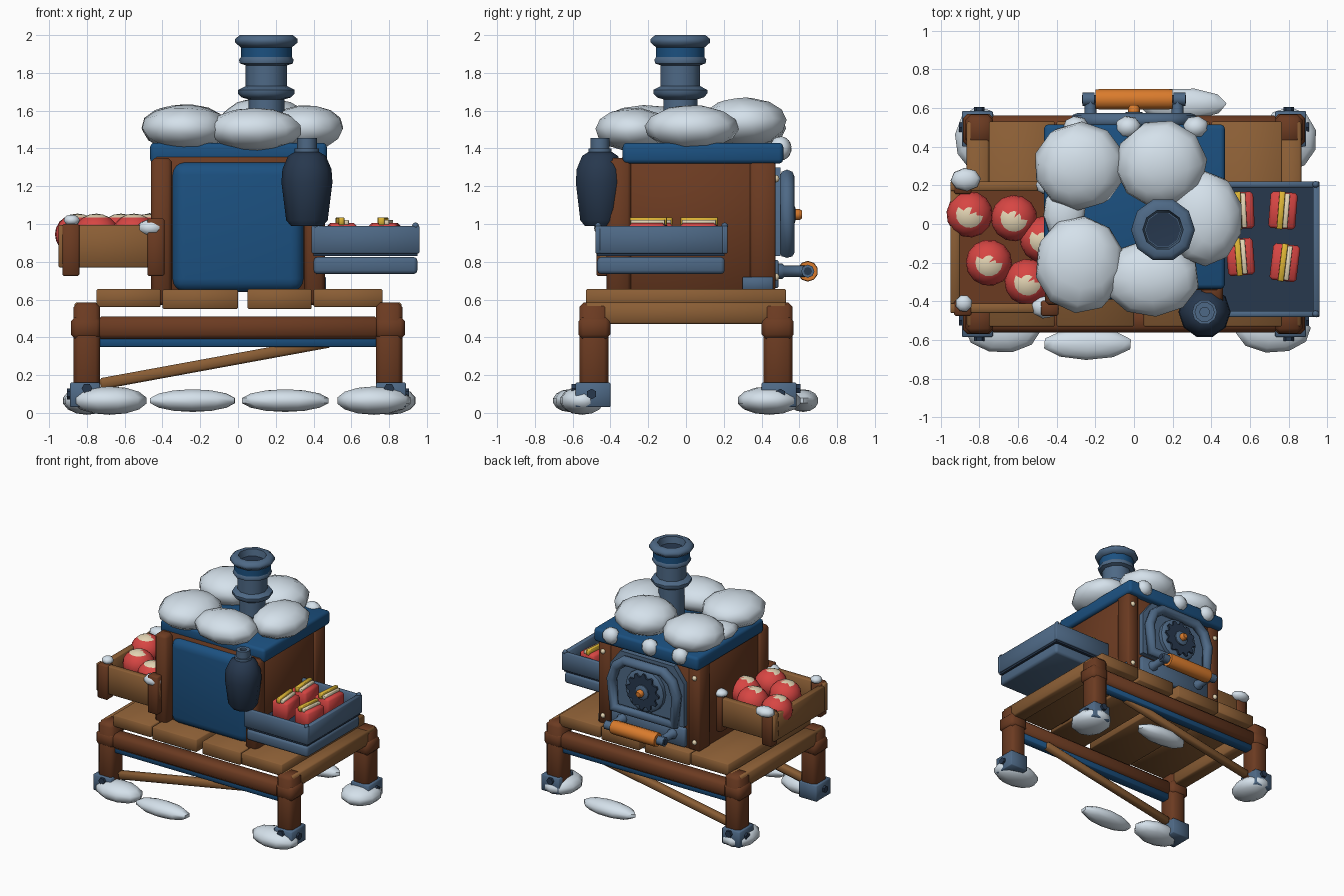
import bpy, bmesh, math, random
from mathutils import Vector, Matrix, Euler

if "Cube" in bpy.data.objects:
    bpy.data.objects.remove(bpy.data.objects["Cube"])

random.seed(4)
COL = dict(brown=(.42, .24, .15), wood=(.54, .37, .22), blue=(.13, .32, .50), steel=(.31, .41, .52),
           dark=(.17, .23, .31), red=(.84, .28, .27), cream=(.89, .83, .70), yellow=(.86, .70, .22),
           orange=(.85, .48, .19), snow=(.83, .88, .92))
MATS = {}
for k, c in COL.items():
    MATS[k] = bpy.data.materials.new(k)
    MATS[k].diffuse_color = (*[v ** 2.2 for v in c], 1)


def finish(bm, name, *mats):
    bmesh.ops.recalc_face_normals(bm, faces=bm.faces)
    me = bpy.data.meshes.new(name)
    bm.to_mesh(me)
    bm.free()
    for m in mats:
        me.materials.append(MATS[m])
    ob = bpy.data.objects.new(name, me)
    bpy.context.collection.objects.link(ob)
    return ob


def box(name, mat, x, y, z, bev=0.01, rot=(0, 0, 0), seg=1):
    """Bevelled box from (min, max) ranges, turned about its centre."""
    size = [r[1] - r[0] for r in (x, y, z)]
    bm = bmesh.new()
    bmesh.ops.create_cube(bm, size=1)
    bmesh.ops.scale(bm, vec=size, verts=bm.verts)
    if bev:
        bmesh.ops.bevel(bm, geom=bm.edges[:], offset=bev, segments=seg, affect='EDGES', profile=.5)
    bm.transform(Matrix.Translation([sum(r) / 2 for r in (x, y, z)]) @ Euler(rot).to_matrix().to_4x4())
    return finish(bm, name, mat)


def lathe(name, mat, loc, prof, n=10, axis='Z'):
    """Turned part from (radius, height) points."""
    bm = bmesh.new()
    rings = [[bm.verts.new((r * math.cos(2 * math.pi * i / n), r * math.sin(2 * math.pi * i / n), h))
              for i in range(n)] for r, h in prof]
    for a, b in zip(rings, rings[1:]):
        for i in range(n):
            bm.faces.new((a[i], a[(i + 1) % n], b[(i + 1) % n], b[i]))
    bm.faces.new(rings[0])
    bm.faces.new(rings[-1])
    turn = {'Z': (0, 0, 0), 'Y': (-math.pi / 2, 0, 0), 'X': (0, math.pi / 2, 0)}[axis]
    bm.transform(Matrix.Translation(loc) @ Euler(turn).to_matrix().to_4x4())
    return finish(bm, name, mat)


def blob(name, mat, loc, r, seg=10, rings=7, tilt=0):
    bm = bmesh.new()
    bmesh.ops.create_uvsphere(bm, u_segments=seg, v_segments=rings, radius=1)
    spin = Euler((random.uniform(-tilt, tilt), random.uniform(-tilt, tilt), random.uniform(0, 6)))
    bm.transform(Matrix.Translation(loc) @ Matrix.Diagonal((*r, 1)) @ spin.to_matrix().to_4x4())
    return finish(bm, name, mat)


def prism(name, mat, pts, y0, y1):
    """Extrude an x/z outline along y."""
    bm = bmesh.new()
    f = bm.faces.new([bm.verts.new((px, y0, pz)) for px, pz in pts])
    new = bmesh.ops.extrude_face_region(bm, geom=[f])['geom']
    bmesh.ops.translate(bm, vec=(0, y1 - y0, 0), verts=[v for v in new if isinstance(v, bmesh.types.BMVert)])
    return finish(bm, name, mat)


# table legs, metal feet, bolts
for sx in (-1, 1):
    for sy in (-1, 1):
        def rg(s, a, b):
            return sorted((s * a, s * b))
        box("leg", "brown", rg(sx, .73, .87), rg(sy, .41, .565), (.04, .585), .025)
        box("leg_cap", "brown", rg(sx, .725, .885), rg(sy, .40, .57), (.39, .51), .025)
        box("foot_bracket", "steel", rg(sx, .73, .89), rg(sy, .40, .585), (.03, .16), .006)
        lathe("foot_bolt", "dark", (sx * .80, sy * .585 - .02, .13), [(.028, 0), (.028, .04)], 6, 'Y')
        lathe("foot_bolt", "dark", (sx * .885 - .02, sy * .50, .10), [(.028, 0), (.028, .04)], 6, 'X')

# table rails and braces
for s in (-1, 1):
    box("long_beam", "brown", (-.75, .75), sorted((s * .44, s * .56)), (.39, .51), .025)
    box("beam_strip", "blue", (-.75, .75), sorted((s * .46, s * .53)), (.35, .41), .005)
    box("side_rail", "wood", sorted((s * .75, s * .865)), (-.53, .53), (.47, .585), .01)
    box("brace", "wood", (-.74, .50), (s * .47 - .03, s * .47 + .03), (.235, .295), .012,
        (0, -math.atan2(.22, 1.2), 0))

# deck planks
for a, b, lo, hi in ((-.75, -.41, .56, .655), (-.40, 0, .55, .652), (.05, .39, .55, .655), (.40, .765, .56, .655)):
    box("deck_plank", "wood", (a, b), (-.53, .53), (lo, hi), .006)

# stove body, posts, front panel, roof
box("stove_body", "brown", (-.44, .44), (-.34, .46), (.64, 1.36), .01)
for s in (-1, 1):
    box("front_post", "brown", sorted((s * .35, s * .46)), (-.42, -.29), (.57, 1.35), .02)
    box("back_post", "brown", sorted((s * .35, s * .455)), (.34, .475), (.65, 1.35), .012)
    for z in (.72, 1.24):
        blob("rivet", "cream", (s * .41, .475, z), (.02, .02, .02), 8, 6)
box("front_panel", "blue", (-.35, .35), (-.39, -.22), (.64, 1.33), .07, seg=4)
box("roof_slab", "blue", (-.465, .47), (-.335, .515), (1.32, 1.43), .022, seg=2)
box("base_plate", "steel", (.40, .465), (.30, .46), (.65, .72), .004)

# oven door on the back
arch = [(-.27, .85), (.27, .85), (.29, 1.08), (.25, 1.19), (.17, 1.25), (-.17, 1.25), (-.25, 1.19), (-.29, 1.08)]
prism("door_plate", "steel", [(-.33, .83), (.33, .83), (.33, 1.18), (.24, 1.30), (-.24, 1.30), (-.33, 1.18)], .455, .50)
cu = bpy.data.curves.new("door_frame", 'CURVE')
cu.dimensions = '3D'
cu.bevel_depth, cu.bevel_resolution = .04, 2
sp = cu.splines.new('POLY')
sp.points.add(len(arch) - 1)
for p, (x, z) in zip(sp.points, arch):
    p.co = (x, .535, z, 1)
sp.use_cyclic_u = True
cu.materials.append(MATS["steel"])
bpy.context.collection.objects.link(bpy.data.objects.new("door_frame", cu))
lathe("door_disc", "steel", (0, .49, 1.05), [(.17, 0), (.17, .04), (.15, .055), (.12, .055), (.11, .04)], 16, 'Y')
gear = [((.145 if i % 4 < 2 else .12) * math.cos(i * math.pi / 24),
         1.05 + (.145 if i % 4 < 2 else .12) * math.sin(i * math.pi / 24)) for i in range(48)]
prism("door_gear", "dark", gear, .53, .56)
lathe("door_hub", "steel", (0, .55, 1.05), [(.06, 0), (.06, .02), (.035, .03)], 10, 'Y')
lathe("door_knob", "orange", (0, .56, 1.05), [(.03, 0), (.03, .04), (.02, .055)], 8, 'Y')

# drawer and handle
box("drawer_front", "steel", (-.33, .33), (.45, .49), (.66, .81), .008)
for s in (-1, 1):
    lathe("handle_arm", "steel", (s * .225, .48, .75), [(.04, 0), (.04, .03), (.03, .04), (.03, .17)], 8, 'Y')
    lathe("handle_end", "steel", (s * .235 - .03, .645, .75), [(.035, 0), (.035, .06)], 8, 'X')
lathe("handle_bar", "dark", (-.27, .645, .75), [(.022, 0), (.022, .54)], 8, 'X')
lathe("handle_grip", "orange", (-.2, .645, .75), [(.052, 0), (.055, .02), (.055, .38), (.052, .40)], 10, 'X')

# chimney
C = (.15, -.03, 0)
lathe("chimney_pipe", "steel", C, [(.095, 1.40), (.095, 1.66), (.13, 1.67), (.15, 1.69), (.15, 1.71), (.11, 1.73),
                                   (.11, 1.84), (.14, 1.85), (.145, 1.87), (.13, 1.89)])
lathe("chimney_band", "blue", C, [(.135, 1.88), (.135, 1.94)])
lathe("chimney_rim", "steel", C, [(.135, 1.935), (.165, 1.96), (.165, 1.98), (.14, 2.0), (.105, 2.0), (.095, 1.945)])
lathe("chimney_hole", "dark", C, [(.09, 1.94), (.09, 1.95), (.06, 1.947)])

# snow on the roof
for loc, r in (((-.28, .30, 1.51), (.24, .23, .125)), ((.14, .31, 1.54), (.24, .23, .13)),
               ((.36, .03, 1.51), (.205, .25, .12)), ((.09, -.28, 1.50), (.255, .20, .115)),
               ((-.28, -.21, 1.51), (.235, .255, .12)), ((-.36, .06, 1.46), (.11, .15, .06))):
    blob("roof_snow", "snow", loc, r, tilt=.35)
for x in (-.30, -.03, .32):
    blob("snow_drip", "snow", (x, .50, 1.40), (.07, .06, .065), 8, 6, .3)

# snow on the ground
for x, y, rx, ry in ((-.24, -.62, .24, .085), (.25, .62, .235, .085), (-.68, -.55, .20, .12), (.72, -.55, .20, .12),
                     (-.80, .44, .13, .17), (.80, .44, .15, .17)):
    blob("ground_snow", "snow", (x, y, .065), (rx, ry, .06 if abs(x) < .3 else .075))

# wooden crate
X0, X1, Y0, Y1 = -.95, -.39, -.46, .22
box("crate_floor", "brown", (X0 + .02, X1 - .02), (Y0 + .02, Y1 - .02), (.77, .82), 0)
for y in (Y0, Y1 - .05):
    box("crate_long_wall", "wood", (X0, X1), (y, y + .05), (.77, .995), .006)
for x in (X0, X1 - .05):
    box("crate_end_wall", "wood", (x, x + .05), (Y0, Y1), (.77, .98), .006)
for x, top in ((-.885, 1.0), (-.435, 1.03)):
    for y in (Y0 + .025, Y1 - .025):
        box("crate_post", "brown", (x - .045, x + .045), (y - .04, y + .04), (.725, top), .008)
for loc, r in (((-.87, .23, 1.00), (.08, .06, .04)), ((-.88, -.41, 1.02), (.045, .045, .03)),
               ((-.46, -.43, .98), (.075, .06, .045)), ((-.45, .2, 1.03), (.06, .05, .03))):
    blob("crate_snow", "snow", loc, r, 8, 6, .3)

# red fruit with pale patches
for x, y in ((-.85, .05), (-.62, .03), (-.75, -.20), (-.55, -.30), (-.47, -.08)):
    bm = bmesh.new()
    bmesh.ops.create_uvsphere(bm, u_segments=14, v_segments=10, radius=1)
    bm.transform(Matrix.Rotation(random.uniform(0, 6), 4, 'Z'))
    for f in bm.faces:
        d = f.calc_center_median().normalized()
        near = d.angle(Vector((-.1, -.2, 1))) < .55
        f.material_index = int(near and d.angle(Vector((.5, .5, 1))) > .42)
    bm.transform(Matrix.Translation((x, y, .945)) @ Matrix.Diagonal((.12, .12, .11, 1)))
    finish(bm, "fruit", "red", "cream")

# steel tray
box("tray_base", "steel", (.40, .95), (-.47, .205), (.735, .825), .02, seg=2)
box("tray_floor", "dark", (.40, .95), (-.47, .205), (.83, .87), 0)
for y in (-.48, .19):
    box("tray_long_wall", "steel", (.39, .96), (y, y + .03), (.845, .99), .004)
for x in (.39, .925):
    box("tray_end_wall", "steel", (x, x + .035), (-.48, .22), (.845, .99), .004)
for x in (.41, .94):
    for y in (-.465, .205):
        blob("tray_rivet", "steel", (x, y, .99), (.018, .018, .018), 8, 6)

# strapped parcels in the tray
for x, y, a in ((.55, .07, .05), (.77, .07, -.08), (.55, -.17, .08), (.78, -.20, -.12)):
    for name, mat, x0, x1, hy, z0, z1 in (("parcel", "red", -.07, .07, .095, .86, 1.005),
                                          ("parcel_strap", "yellow", -.025, .005, .098, .995, 1.035),
                                          ("parcel_label", "cream", .005, .03, .09, .995, 1.022)):
        ob = box(name, mat, (x0, x1), (-hy, hy), (z0, z1), .014 if mat == "red" else .003)
        ob.location, ob.rotation_euler = (x, y, 0), (0, 0, a)

# hanging flask
F = (.365, -.455, 0)
lathe("flask_body", "dark", F, [(.085, .99), (.11, 1.02), (.135, 1.22), (.13, 1.29), (.10, 1.36), (.06, 1.385)])
lathe("flask_cap", "steel", F, [(.065, 1.375), (.065, 1.40), (.052, 1.40), (.052, 1.455), (.025, 1.455), (.025, 1.44)])

# smooth rounded parts, keep hard edges
for ob in bpy.context.collection.objects:
    if ob.type == 'MESH':
        ob.select_set(True)
        bpy.context.view_layer.objects.active = ob
bpy.ops.object.shade_smooth_by_angle(angle=math.radians(50))

for m in bpy.data.materials:
    if m.users and not m.is_grease_pencil:
        m.use_nodes = True
        m.node_tree.nodes["Principled BSDF"].inputs["Base Color"].default_value = m.diffuse_color
